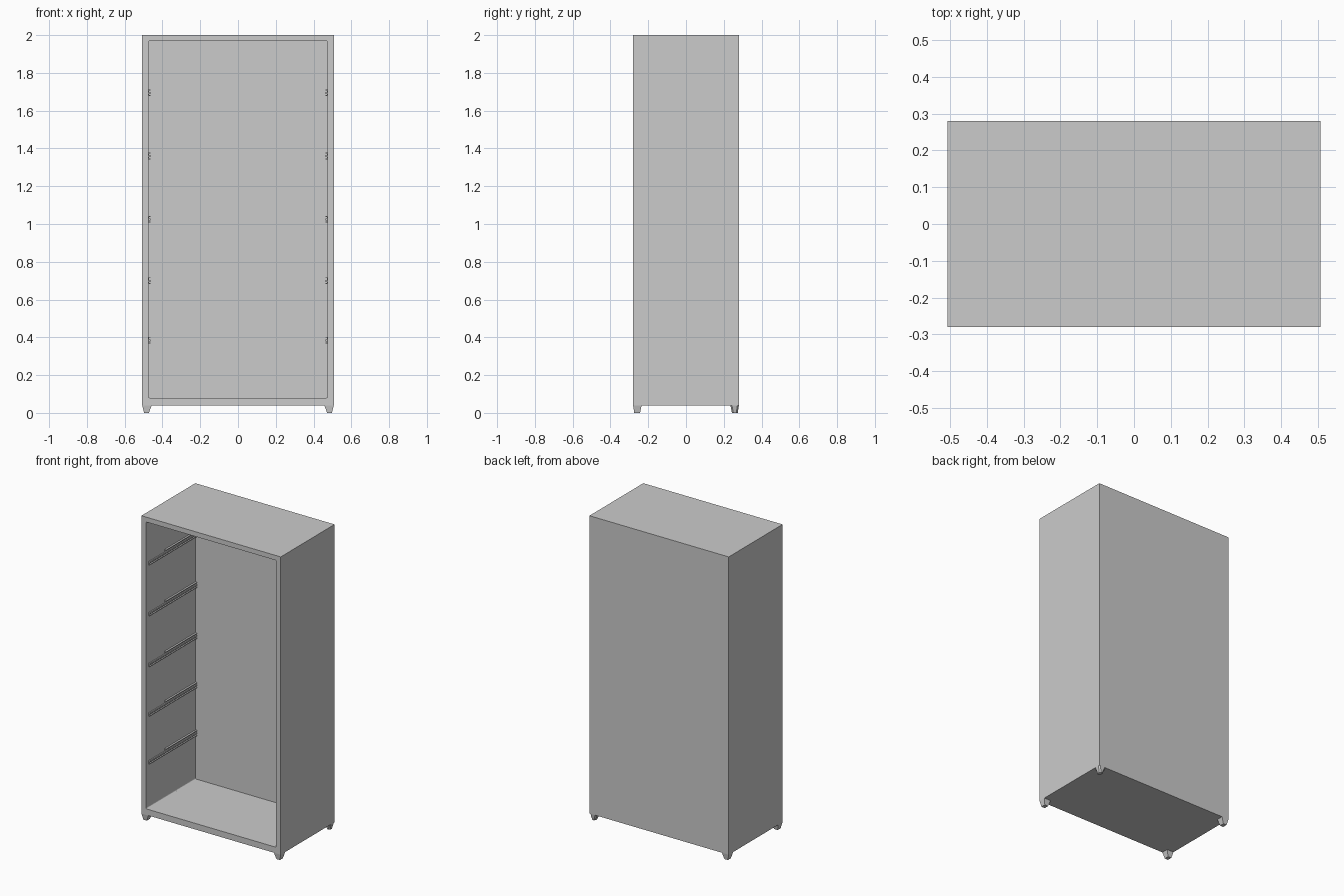
import bpy, bmesh
from mathutils import Vector

if "Cube" in bpy.data.objects:
    bpy.data.objects.remove(bpy.data.objects["Cube"])

grey = bpy.data.materials.new("plain grey")
grey.use_nodes = True
grey.diffuse_color = (0.6, 0.6, 0.6, 1)
grey.node_tree.nodes["Principled BSDF"].inputs["Base Color"].default_value = (0.6, 0.6, 0.6, 1)

W, D, BASE, TOP = 0.507, 0.28, 0.04, 2.0      # half width, half depth, body heights
IN_W, IN_BACK, IN_LOW, IN_HIGH = 0.474, 0.235, 0.08, 1.968


def finish(name, bm):
    bmesh.ops.recalc_face_normals(bm, faces=bm.faces)
    mesh = bpy.data.meshes.new(name)
    bm.to_mesh(mesh)
    bm.free()
    mesh.materials.append(grey)
    obj = bpy.data.objects.new(name, mesh)
    bpy.context.collection.objects.link(obj)
    return obj


def add_box(bm, low, high):
    low, high = Vector(low), Vector(high)
    verts = bmesh.ops.create_cube(bm, size=1)["verts"]
    for v in verts:
        v.co = (low + high) / 2 + v.co * (high - low)


# Cabinet shell: a box whose front face is inset and pushed back to the rear panel
bm = bmesh.new()
add_box(bm, (-W, -D, BASE), (W, D, TOP))
bm.faces.ensure_lookup_table()
front = min(bm.faces, key=lambda f: f.calc_center_median().y)
bmesh.ops.inset_region(bm, faces=[front], thickness=0.03)
for v in front.verts:
    v.co.x = IN_W if v.co.x > 0 else -IN_W
    v.co.z = IN_HIGH if v.co.z > 1 else IN_LOW
result = bmesh.ops.extrude_face_region(bm, geom=[front])
for v in result["geom"]:
    if isinstance(v, bmesh.types.BMVert):
        v.co.y = IN_BACK
if front.is_valid:
    bmesh.ops.delete(bm, geom=[front], context='FACES_ONLY')
# Slightly rounded corners inside the opening
corners = [e for e in bm.edges if abs(e.verts[0].co.y - e.verts[1].co.y) > 0.1
           and all(abs(v.co.x) < W - 0.01 for v in e.verts)]
bmesh.ops.bevel(bm, geom=corners, offset=0.006, segments=3, profile=0.5, affect='EDGES')
finish("cabinet_shell", bm)

# Drawer runners: a channel on the wall, with a shorter sliding member inside it
for level, z in enumerate((1.695, 1.36, 1.025, 0.70, 0.385), 1):
    for side, s in (("left", 1), ("right", -1)):
        bm = bmesh.new()

        def strip(out, inn, z0, z1, y0):
            xs = sorted((s * out, s * inn))
            add_box(bm, (xs[0], y0, z + z0), (xs[1], IN_BACK, z + z1))

        strip(IN_W, 0.471, -0.018, 0.018, -0.085)    # wall plate
        strip(IN_W, 0.462, 0.013, 0.018, -0.085)     # upper lip
        strip(IN_W, 0.462, -0.018, -0.013, -0.255)   # lower lip
        strip(IN_W, 0.471, -0.018, 0.002, -0.255)    # front tongue
        strip(0.471, 0.464, -0.006, 0.004, -0.255)   # sliding member
        finish(f"{side}_runner_{level}", bm)

# Feet: tapered blocks with cut corners, one under each corner
for side, sx in (("left", 1), ("right", -1)):
    for end, sy in (("front", -1), ("back", 1)):
        bm = bmesh.new()
        add_box(bm, (0, 0, 0), (1, 1, BASE))
        for v in bm.verts:
            high = v.co.z > BASE / 2
            x = (0.457, W) if high else (0.472, 0.497)
            y = (0.235, D) if high else (0.243, 0.274)
            v.co.x = sx * x[v.co.x > 0.5]
            v.co.y = sy * y[v.co.y > 0.5]
        uprights = [e for e in bm.edges if abs(e.verts[0].co.z - e.verts[1].co.z) > 0.02]
        bmesh.ops.bevel(bm, geom=uprights, offset=0.008, segments=1, affect='EDGES')
        finish(f"{end}_{side}_foot", bm)
